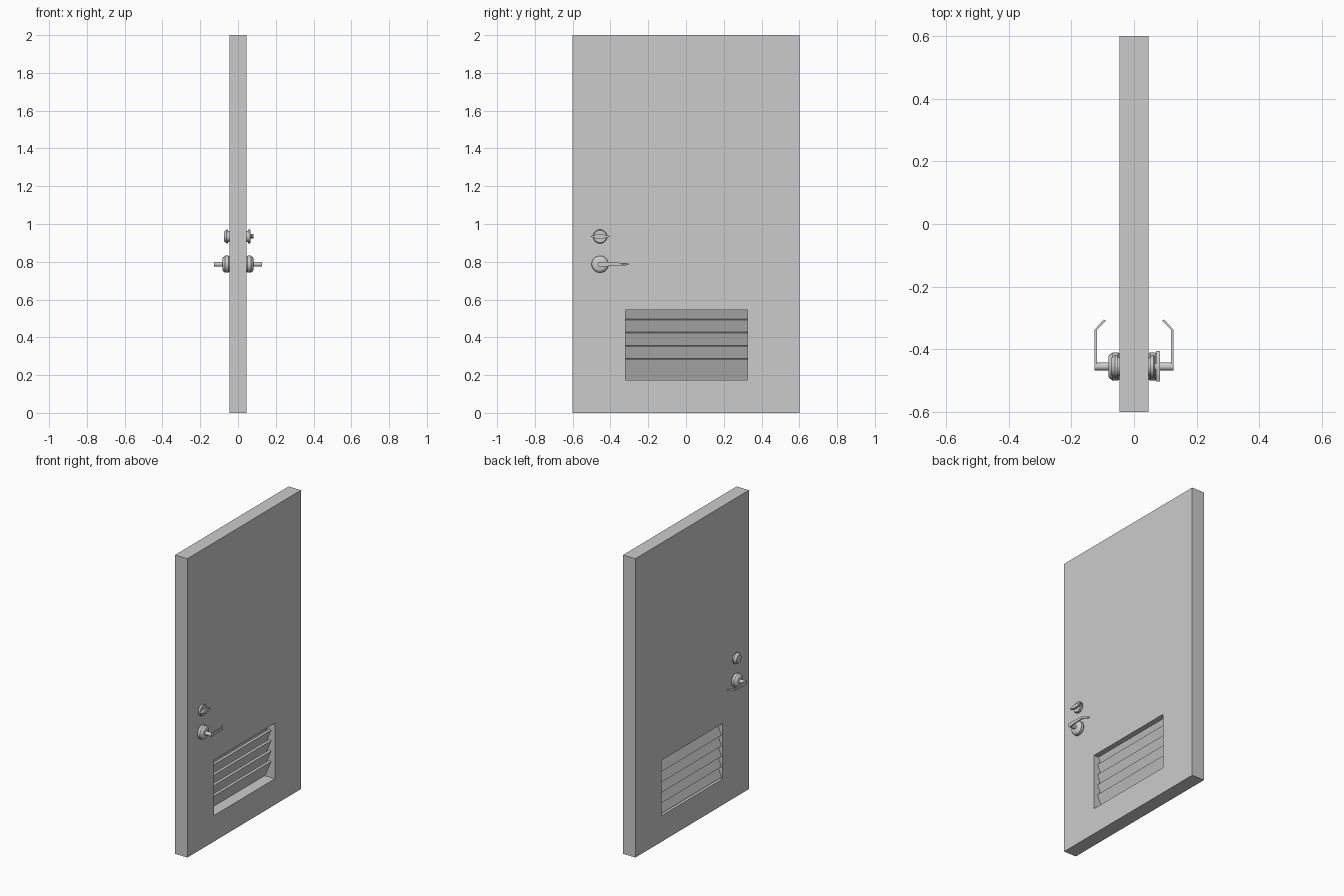
import bpy, bmesh
from math import sin, cos, pi, atan2
from mathutils import Vector

if "Cube" in bpy.data.objects:
    bpy.data.objects.remove(bpy.data.objects["Cube"])

T = 0.046                      # half door thickness
Y0, Y1, Z0, Z1 = -0.32, 0.325, 0.174, 0.545   # vent opening
HY, LEVER_Z, BOLT_Z = -0.455, 0.787, 0.934    # hardware centres


def finish(name, bm, smooth=False):
    bmesh.ops.recalc_face_normals(bm, faces=bm.faces)
    me = bpy.data.meshes.new(name)
    bm.to_mesh(me)
    bm.free()
    ob = bpy.data.objects.new(name, me)
    bpy.context.collection.objects.link(ob)
    if smooth:
        bpy.ops.object.select_all(action='DESELECT')
        bpy.context.view_layer.objects.active = ob
        ob.select_set(True)
        bpy.ops.object.shade_smooth_by_angle(angle=0.6)
    return ob


def loft(name, sections, smooth=False):
    """Skin a list of equal-length point rings and cap both ends."""
    bm = bmesh.new()
    rings = [[bm.verts.new(p) for p in s] for s in sections]
    n = len(rings[0])
    for a, b in zip(rings, rings[1:]):
        for i in range(n):
            j = (i + 1) % n
            bm.faces.new((a[i], a[j], b[j], b[i]))
    bm.faces.new(rings[0])
    bm.faces.new(rings[-1])
    return finish(name, bm, smooth)


def turned(name, side, z, profile, n=24):
    """Round part on the x axis from (distance, radius) pairs."""
    return loft(name, [[(side * x, HY + r * cos(2 * pi * i / n), z + r * sin(2 * pi * i / n))
                        for i in range(n)] for x, r in profile], True)


# Door leaf with the vent opening
bm = bmesh.new()
outer = [bm.verts.new((-T, y, z)) for y, z in ((-.6, 0), (.6, 0), (.6, 2), (-.6, 2))]
inner = [bm.verts.new((-T, y, z)) for y, z in ((Y0, Z0), (Y1, Z0), (Y1, Z1), (Y0, Z1))]
for i in range(4):
    j = (i + 1) % 4
    bm.faces.new((outer[i], outer[j], inner[j], inner[i]))
ext = bmesh.ops.extrude_face_region(bm, geom=bm.faces[:], use_keep_orig=True)
bmesh.ops.translate(bm, vec=(2 * T, 0, 0),
                    verts=[g for g in ext['geom'] if isinstance(g, bmesh.types.BMVert)])
finish("door_leaf", bm)

# Tilted louvre slats, tops leaning towards +x
for k in range(5):
    top = Vector((0.018, 0, 0.282 + 0.07 * k))
    bot = Vector((-0.026, 0, top.z - 0.104))
    if k == 4:                 # top slat stops at the opening
        top = bot.lerp(top, (Z1 - bot.z) / (top.z - bot.z))
    d = (top - bot).normalized()
    t = Vector((-d.z, 0, d.x)) * 0.014
    ring = [bot, top, top + t, bot + t]
    loft(f"louvre_slat_{k + 1}", [[(p.x, y, p.z) for p in ring] for y in (Y0, Y1)])

# Lever handles on both faces
for side, label in ((1, "inner"), (-1, "outer")):
    turned(f"{label}_rosette", side, LEVER_Z,
           [(T, .041), (.051, .045), (.068, .045), (.079, .037), (.082, .03)])
    turned(f"{label}_lever_spindle", side, LEVER_Z, [(.08, .013), (.126, .013)], 16)
    path = [(-.455, .122, .013), (-.43, .122, .0115), (-.38, .122, .009),
            (-.338, .122, .007), (-.307, .093, .0045)]
    sections = []
    for i, (y, x, h) in enumerate(path):
        w = 0.004
        shift = 0.002 if i == 4 else 0
        sections.append([(side * (x - w), y - shift, LEVER_Z - h), (side * (x + w), y + shift, LEVER_Z - h),
                         (side * (x + w), y + shift, LEVER_Z + h), (side * (x - w), y - shift, LEVER_Z + h)])
    loft(f"{label}_lever", sections)

# Deadbolt: tapered key cylinder outside, plate and thumb turn inside
turned("deadbolt_cylinder", -1, BOLT_Z, [(T, .03), (.053, .03), (.053, .037), (.06, .037), (.074, .026)])
turned("deadbolt_plate", 1, BOLT_Z, [(T, .03), (.052, .03), (.052, .037), (.063, .037), (.067, .033)])
turned("thumb_turn_stem", 1, BOLT_Z, [(.066, .011), (.075, .011)], 16)
outline = [(-.047, .002), (-.025, .009), (0, .012), (.025, .009), (.05, .002)]
outline += [(y, -z) for y, z in reversed(outline)]
loft("thumb_turn", [[(x, HY + y, BOLT_Z + z) for y, z in outline] for x in (.07, .083)])
